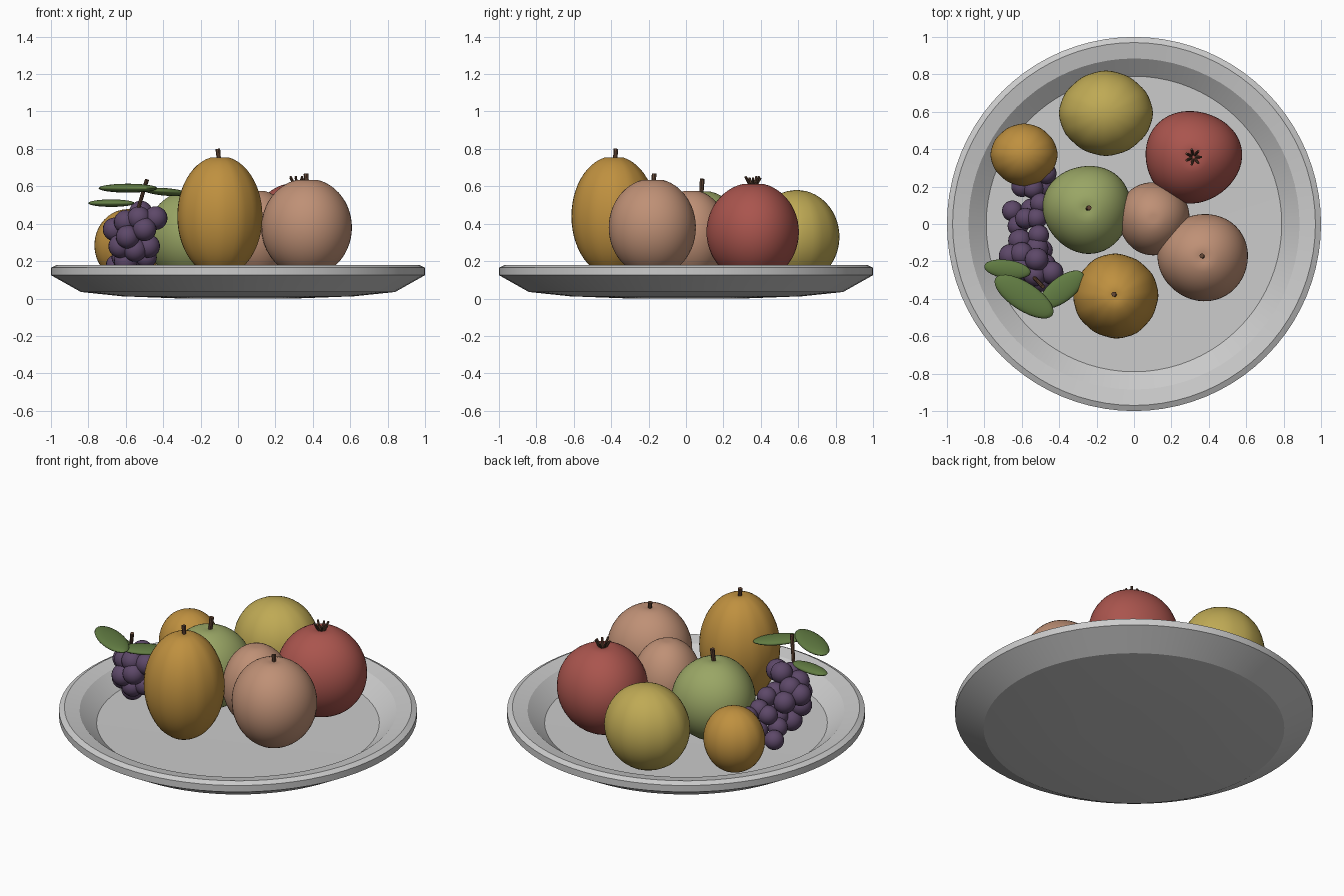
import bpy, bmesh, math
from mathutils import Vector, Matrix

if "Cube" in bpy.data.objects:
    bpy.data.objects.remove(bpy.data.objects["Cube"])


def material(name, rgb):
    m = bpy.data.materials.new(name)
    m.diffuse_color = (*rgb, 1)
    m.use_nodes = True
    m.node_tree.nodes["Principled BSDF"].inputs["Base Color"].default_value = m.diffuse_color
    return m


PEACH = material("peach_skin", (.52, .28, .18))
ORANGE = material("orange_skin", (.52, .28, .05))
GREEN = material("green_skin", (.32, .38, .13))
YELLOW = material("yellow_skin", (.52, .40, .09))
RED = material("red_skin", (.40, .09, .075))
PURPLE = material("grape_skin", (.11, .065, .14))
LEAF = material("leaf_green", (.12, .20, .055))
BROWN = material("stem_brown", (.12, .06, .035))


def finish(bm, name, mat=None, angle=40):
    bmesh.ops.recalc_face_normals(bm, faces=bm.faces)
    me = bpy.data.meshes.new(name)
    bm.to_mesh(me)
    bm.free()
    ob = bpy.data.objects.new(name, me)
    bpy.context.collection.objects.link(ob)
    if mat:
        me.materials.append(mat)
    bpy.ops.object.select_all(action='DESELECT')
    ob.select_set(True)
    bpy.context.view_layer.objects.active = ob
    bpy.ops.object.shade_smooth_by_angle(angle=math.radians(angle))
    return ob


def add_rod(bm, a, b, r1, r2):
    a, b = Vector(a), Vector(b)
    d = b - a
    mat = Matrix.Translation((a + b) / 2) @ d.to_track_quat('Z', 'Y').to_matrix().to_4x4()
    bmesh.ops.create_cone(bm, cap_ends=True, segments=8, radius1=r1, radius2=r2,
                          depth=d.length, matrix=mat)


def fruit(name, mat, center, size, lobes=3, wobble=.02, phase=0, dimple=.05, ribs=0):
    bm = bmesh.new()
    bmesh.ops.create_uvsphere(bm, u_segments=48, v_segments=28, radius=1)
    for v in bm.verts:
        r, t = math.hypot(v.co.x, v.co.y), math.atan2(v.co.y, v.co.x)
        k = 1 + wobble * math.cos(lobes * t - phase) + ribs * math.cos(12 * t)
        z = v.co.z
        if z > 0:
            z -= dimple * math.exp(-(r / .13) ** 2)
        v.co = Vector((v.co.x * k * size[0], v.co.y * k * size[1], z * size[2])) + Vector(center)
    return finish(bm, name, mat)


def stem(name, base, top, r=.013):
    bm = bmesh.new()
    add_rod(bm, base, top, r * .85, r)
    finish(bm, name, BROWN)


# Shallow plate, lathed profile
profile = [(0, .08), (.4, .08), (.79, .085), (.885, .163), (.97, .18), (1, .165),
           (1, .125), (.84, .035), (.62, .012), (.3, 0), (0, 0)]
bm = bmesh.new()
pts = [bm.verts.new((r, 0, z)) for r, z in profile]
edges = [bm.edges.new(p) for p in zip(pts, pts[1:])]
bmesh.ops.spin(bm, geom=pts + edges, cent=(0, 0, 0), axis=(0, 0, 1),
               angle=math.tau, steps=80)
bmesh.ops.remove_doubles(bm, verts=bm.verts, dist=1e-4)
finish(bm, "plate", None, 20)

# Large fruit
fruit("tall_mango", ORANGE, (-.097, -.385, .44), (.225, .225, .322), 4, .01, 1, .03, .006)
fruit("large_peach", PEACH, (.37, -.178, .38), (.242, .233, .262), 3, .015, 2.5)
fruit("small_peach", PEACH, (.105, .03, .34), (.19, .195, .24), 3, .015, 1, .02)
fruit("green_guava", GREEN, (-.25, .08, .335), (.235, .235, .243), 3, .025, 2.2)
fruit("pomegranate", RED, (.315, .36, .355), (.258, .247, .265), 3, .025, .6, .07)
fruit("yellow_melon", YELLOW, (-.15, .592, .33), (.248, .225, .25), 4, .01, 0, 0, .005)
fruit("small_orange", ORANGE, (-.588, .37, .285), (.177, .165, .193), 4, .01, 0, 0, .005)

# Fruit stems
stem("mango_stem", (-.1, -.38, .72), (-.108, -.375, .80))
stem("peach_stem", (.37, -.175, .60), (.363, -.17, .668))
stem("guava_stem", (-.25, .08, .53), (-.24, .087, .64))

# Pomegranate crown
bm = bmesh.new()
for i in range(7):
    a = math.tau * i / 7
    h = .645 + .008 * (i % 2)
    add_rod(bm, (.318 + .008 * math.cos(a), .358 + .008 * math.sin(a), .59),
            (.318 + .042 * math.cos(a), .358 + .042 * math.sin(a), h), .008, .006)
finish(bm, "pomegranate_crown", BROWN)

# Grape cluster: high near the front, trailing low towards the back
grapes = [(-.60, -.24, .41), (-.53, -.27, .43), (-.44, -.26, .43), (-.52, -.19, .46),
          (-.66, -.17, .37), (-.59, -.28, .33), (-.50, -.30, .37), (-.60, -.16, .40),
          (-.63, -.22, .28), (-.55, -.24, .26), (-.48, -.22, .28), (-.60, -.17, .20),
          (-.52, -.13, .36), (-.61, -.09, .34), (-.51, -.06, .36), (-.56, -.10, .24),
          (-.49, -.14, .22), (-.58, .03, .30), (-.52, .03, .32), (-.65, .07, .18),
          (-.55, .08, .22), (-.50, .11, .30), (-.54, .19, .27), (-.60, .20, .25),
          (-.47, .27, .27), (-.62, -.01, .22), (-.49, .20, .22)]
bm = bmesh.new()
for i, g in enumerate(grapes):
    r = .063 if i < 14 else .056
    bmesh.ops.create_uvsphere(bm, u_segments=20, v_segments=12, radius=r,
                              matrix=Matrix.Translation(g))
finish(bm, "grapes", PURPLE)
stem("grape_stem", (-.54, -.28, .46), (-.487, -.335, .635), .011)

# Flattened leaves around the grape stem: centre, half sizes, heading, tilt
leaves = [((-.677, -.242, .51), (.125, .05, .02), -8, 0),
          ((-.588, -.388, .59), (.182, .075, .024), -33, 0),
          ((-.385, -.350, .57), (.142, .066, .02), 38, 4)]
bm = bmesh.new()
for c, s, heading, tilt in leaves:
    m = (Matrix.Translation(c) @ Matrix.Rotation(math.radians(heading), 4, 'Z')
         @ Matrix.Rotation(math.radians(tilt), 4, 'Y') @ Matrix.Diagonal((*s, 1)))
    bmesh.ops.create_uvsphere(bm, u_segments=28, v_segments=12, radius=1, matrix=m)
finish(bm, "grape_leaves", LEAF, 60)
